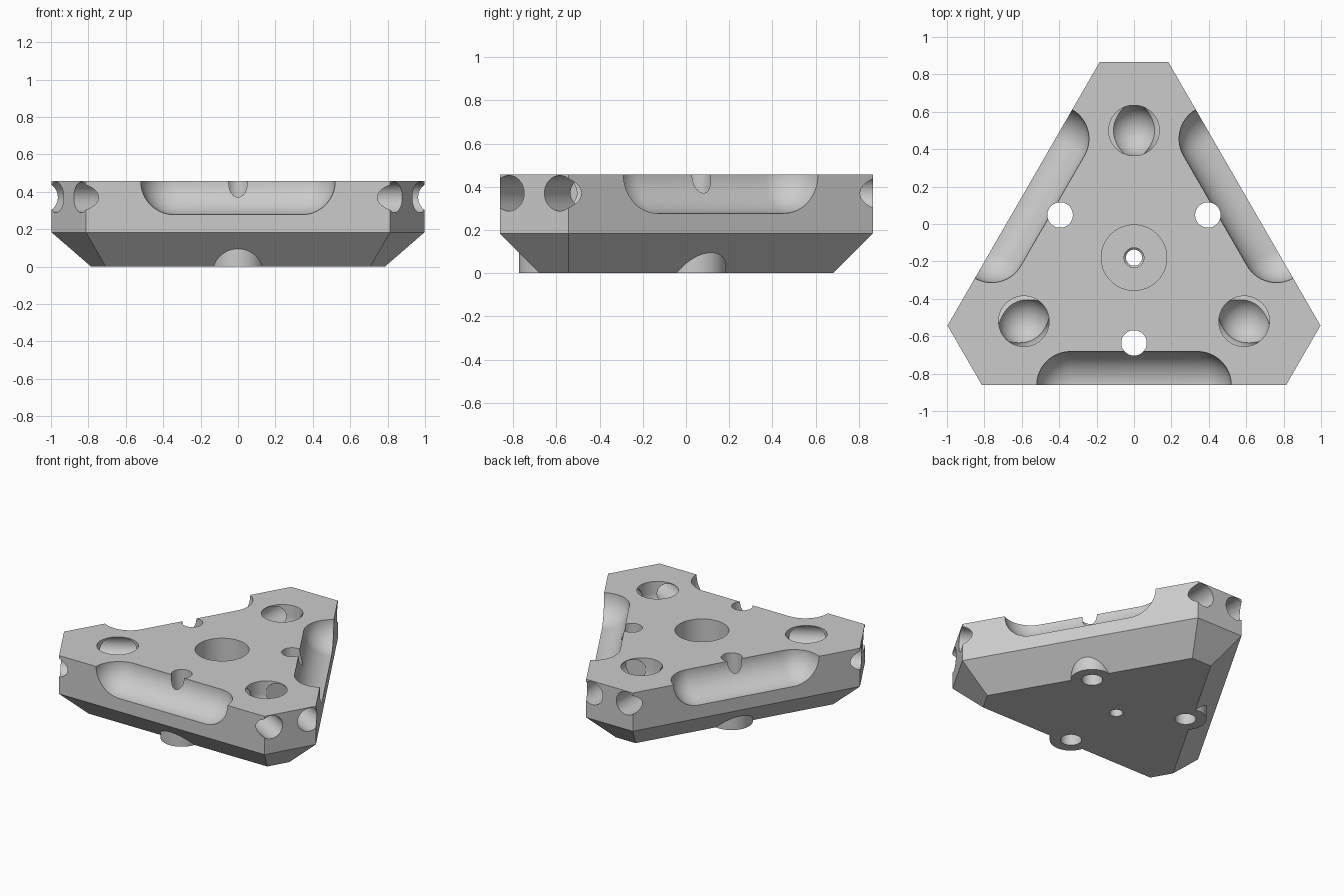
import bpy
import bmesh
from math import radians, sin, cos, pi
from mathutils import Matrix, Vector

if "Cube" in bpy.data.objects:
    bpy.data.objects.remove(bpy.data.objects["Cube"])

CENTRE_Y = -0.18      # three-fold axis
HEIGHT = 0.457
CHAMFER = 0.183
LONG, SHORT = 0.682, 1.045   # axis to long / short sides

gray = bpy.data.materials.new("light gray")
gray.use_nodes = True
gray.diffuse_color = (0.6, 0.6, 0.6, 1)
gray.node_tree.nodes["Principled BSDF"].inputs["Base Color"].default_value = (0.6, 0.6, 0.6, 1)


def finish(name, bm):
    bmesh.ops.recalc_face_normals(bm, faces=bm.faces)
    mesh = bpy.data.meshes.new(name)
    bm.to_mesh(mesh)
    bm.free()
    mesh.materials.append(gray)
    obj = bpy.data.objects.new(name, mesh)
    bpy.context.collection.objects.link(obj)
    return obj


def skin(bm, rings):
    for a, b in zip(rings, rings[1:]):
        n = len(a)
        for i in range(n):
            bm.faces.new((a[i], a[(i + 1) % n], b[(i + 1) % n], b[i]))
    bm.faces.new(rings[0])
    bm.faces.new(rings[-1])


def lathe(name, profile, matrix, sides=64):
    """Closed turned solid from (radius, height) points."""
    bm = bmesh.new()
    angles = [2 * pi * (i + 0.5) / sides for i in range(sides)]
    rings = [[bm.verts.new(matrix @ Vector((r * cos(a), r * sin(a), z)))
              for a in angles] for r, z in profile]
    skin(bm, rings)
    return finish(name, bm)


def rod(name, radius, start, end, matrix):
    return lathe(name, [(radius, start), (radius, end)], matrix)


def arc(radius, z, first, last, steps=16):
    """Profile points on a circle, angles measured from the equator."""
    points = []
    for i in range(steps + 1):
        a = radians(first + (last - first) * i / steps)
        points.append((radius * cos(a), z + radius * sin(a)))
    return points


def combine(target, tool, operation):
    mod = target.modifiers.new(operation.title(), "BOOLEAN")
    mod.operation = operation
    mod.solver = "EXACT"
    mod.object = tool
    bpy.context.view_layer.objects.active = target
    bpy.ops.object.modifier_apply(modifier=mod.name)
    bpy.data.objects.remove(tool)


# Truncated triangular block with a chamfered underside
bm = bmesh.new()
rings = []
for inset, z in ((CHAMFER, 0), (0, CHAMFER), (0, HEIGHT)):
    y = SHORT - inset
    x = (LONG - inset - y / 2) / cos(radians(30))
    ring = []
    for k in range(3):
        turn = Matrix.Rotation(radians(120 * k), 4, "Z")
        for side in (x, -x):
            ring.append(bm.verts.new(turn @ Vector((side, y, z))))
    rings.append(ring)
skin(bm, rings)
body = finish("corner_block", bm)

turns = [Matrix.Rotation(radians(120 * k), 4, "Z") for k in range(3)]
along_x = Matrix.Rotation(radians(90), 4, "Y")
along_y = Matrix.Rotation(radians(-90), 4, "X")

# Round bosses under the long sides
for turn in turns:
    boss = rod("boss", 0.138, 0, 0.15, turn @ Matrix.Translation((0, -0.456, 0)))
    combine(body, boss, "UNION")

capsule = arc(0.18, -0.34, -89, 0) + arc(0.18, 0.34, 0, 89)
well = arc(0.135, 0.37, -89, 0) + [(0.135, 0.6)]

for turn in turns:
    # Scooped pocket on each long top edge
    pocket = lathe("pocket", capsule, turn @ Matrix.Translation((0, -LONG, HEIGHT)) @ along_x)
    combine(body, pocket, "DIFFERENCE")
    # Bolt hole through each boss
    bolt = rod("bolt_hole", 0.068, -0.1, 0.6, turn @ Matrix.Translation((0, -0.456, 0)))
    combine(body, bolt, "DIFFERENCE")
    # Round-bottomed well near each corner
    combine(body, lathe("well", well, turn @ Matrix.Translation((0, 0.68, 0))), "DIFFERENCE")
    # Pair of parallel bores from the short side into the well
    for x in (-0.136, 0.136):
        bore = rod("bore", 0.082, 0.55, 1.2, turn @ Matrix.Translation((x, 0, 0.37)) @ along_y)
        combine(body, bore, "DIFFERENCE")

# Stepped hole in the middle
stepped = [(0.043, -0.1), (0.043, 0.2), (0.053, 0.21), (0.053, 0.25), (0.175, 0.25), (0.175, 0.6)]
combine(body, lathe("centre_hole", stepped, Matrix.Identity(4)), "DIFFERENCE")

body.location.y = CENTRE_Y
bpy.ops.object.select_all(action="DESELECT")
body.select_set(True)
bpy.context.view_layer.objects.active = body
bpy.ops.object.shade_smooth_by_angle(angle=radians(25))
